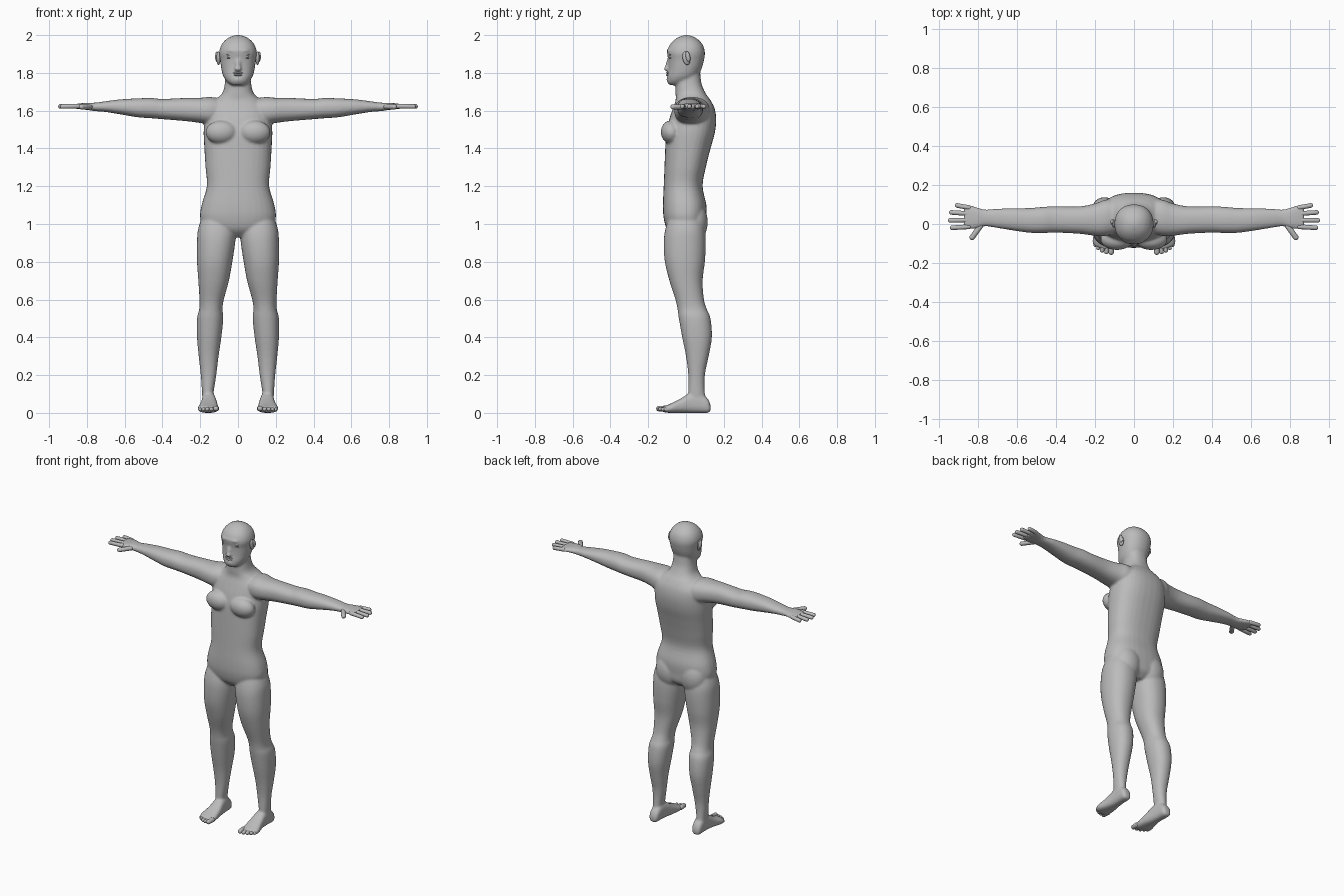
import bpy, bmesh
from math import cos, sin, pi, copysign
from mathutils import Vector, Matrix

if "Cube" in bpy.data.objects:
    bpy.data.objects.remove(bpy.data.objects["Cube"], do_unlink=True)

skin = bpy.data.materials.new("plain grey skin")
skin.use_nodes = True
GREY = (0.5, 0.5, 0.5, 1)
skin.diffuse_color = GREY
skin.node_tree.nodes["Principled BSDF"].inputs["Base Color"].default_value = GREY


def finish(name, bm):
    """Turn a bmesh into a smooth grey object."""
    bmesh.ops.recalc_face_normals(bm, faces=bm.faces[:])
    for f in bm.faces:
        f.smooth = True
    mesh = bpy.data.meshes.new(name)
    bm.to_mesh(mesh)
    bm.free()
    mesh.materials.append(skin)
    obj = bpy.data.objects.new(name, mesh)
    bpy.context.collection.objects.link(obj)
    return obj


def spline(rows, steps=4):
    """Catmull-Rom interpolation between section rows."""
    out = []
    for i in range(len(rows) - 1):
        quad = [rows[max(i - 1, 0)], rows[i], rows[i + 1], rows[min(i + 2, len(rows) - 1)]]
        for s in range(steps):
            t = s / steps
            out.append([b + t * ((c - a) + t * ((2 * a - 5 * b + 4 * c - d) + t * (3 * b - a - 3 * c + d))) / 2
                        for a, b, c, d in zip(*quad)])
    return out + [rows[-1]]


def loft(bm, axis, rows, side=1, power=2.0, count=32):
    """Skin rounded sections; each row is position, min/max of the other two axes."""
    rings = []
    for t, a0, a1, b0, b1 in spline(rows):
        ring = []
        for k in range(count):
            c, s = cos(2 * pi * k / count), sin(2 * pi * k / count)
            a = (a0 + a1) / 2 + (a1 - a0) / 2 * copysign(abs(c) ** (2 / power), c)
            b = (b0 + b1) / 2 + (b1 - b0) / 2 * copysign(abs(s) ** (2 / power), s)
            p = {"x": (t, a, b), "y": (a, t, b), "z": (a, b, t)}[axis]
            ring.append(bm.verts.new((p[0] * side, p[1], p[2])))
        rings.append(ring)
    for low, high in zip(rings, rings[1:]):
        for k in range(count):
            n = (k + 1) % count
            bm.faces.new((low[k], low[n], high[n], high[k]))
    bm.faces.new(rings[0])
    bm.faces.new(rings[-1])


def ball(bm, centre, radii, tilt=0.0):
    m = Matrix.Translation(centre) @ Matrix.Rotation(tilt, 4, "X") @ Matrix.Diagonal((*radii, 1))
    bmesh.ops.create_uvsphere(bm, u_segments=24, v_segments=16, radius=1, matrix=m)


def digit(name, start, end, radius, flat=1.0):
    """A capsule between two points, for fingers and toes."""
    bm = bmesh.new()
    start, end = Vector(start), Vector(end)
    bmesh.ops.create_uvsphere(bm, u_segments=14, v_segments=10, radius=radius)
    length = (end - start).length - radius
    turn = (end - start).to_track_quat("Z", "Y")
    for v in bm.verts:
        if v.co.z > radius * 0.1:
            v.co.z += length
        v.co = start + turn @ v.co
        v.co.z = start.z + (v.co.z - start.z) * flat
    return finish(name, bm)


body = bmesh.new()

# Torso from crotch to neck: z, x extents, y extents
torso = [(.93, .07, -.06, .06), (.97, .17, -.1, .1), (1.03, .2, -.118, .107), (1.1, .193, -.122, .108),
         (1.2, .165, -.118, .088), (1.3, .172, -.114, .105), (1.4, .178, -.11, .13), (1.48, .182, -.105, .152),
         (1.55, .178, -.09, .16), (1.61, .17, -.07, .152), (1.655, .125, -.055, .13), (1.69, .085, -.055, .105),
         (1.74, .07, -.055, .083), (1.8, .065, -.05, .075)]
loft(body, "z", [(z, -w, w, f, b) for z, w, f, b in torso], power=2.4)

# Head: z, half width, y extents
head = [(1.735, .03, -.085, -.03), (1.75, .055, -.098, .02), (1.78, .077, -.099, .06), (1.82, .088, -.094, .082),
        (1.87, .095, -.094, .096), (1.91, .1, -.1, .1), (1.95, .087, -.085, .088), (1.98, .06, -.055, .06),
        (1.995, .03, -.025, .03), (2, .008, -.006, .008)]
loft(body, "z", [(z, -w, w, f, b) for z, w, f, b in head], power=2.2)

# Nose, brow and chin
ball(body, (0, -.095, 1.848), (.014, .012, .04), -.22)
ball(body, (0, -.104, 1.822), (.019, .014, .011))
ball(body, (0, -.088, 1.765), (.03, .016, .018))
ball(body, (0, -.088, 1.917), (.058, .015, .01))

for side in (1, -1):
    # Chest and seat
    ball(body, (.088 * side, -.078, 1.485), (.084, .055, .063), .15)
    ball(body, (.09 * side, .045, 1.01), (.09, .07, .11))

    # Leg
    loft(body, "z", [(.06, .128, .188, .015, .112), (.1, .13, .19, .012, .1), (.2, .115, .197, .012, .1),
                     (.3, .103, .208, 0, .12), (.4, .088, .217, -.02, .137), (.5, .078, .217, -.038, .13),
                     (.55, .082, .205, -.045, .11), (.6, .075, .204, -.056, .095), (.7, .048, .21, -.088, .088),
                     (.8, .03, .217, -.112, .1), (.9, .015, .217, -.118, .105), (.97, .012, .212, -.11, .1),
                     (1.04, .03, .19, -.09, .08)], side, 2.2)

    # Foot, from heel to ball
    loft(body, "y", [(.13, .14, .175, .01, .04), (.115, .127, .188, 0, .075), (.07, .122, .19, 0, .11),
                     (.02, .116, .192, 0, .105), (-.03, .108, .2, 0, .075), (-.08, .104, .212, 0, .05),
                     (-.11, .106, .205, .002, .038), (-.13, .115, .16, .008, .03)], side, 2.6)

    # Arm and palm
    loft(body, "x", [(.06, -.04, .12, 1.54, 1.655), (.14, -.06, .125, 1.525, 1.672), (.2, -.06, .105, 1.535, 1.668),
                     (.28, -.05, .09, 1.545, 1.667), (.4, -.044, .09, 1.555, 1.662), (.46, -.046, .088, 1.56, 1.667),
                     (.53, -.045, .082, 1.565, 1.665), (.62, -.033, .08, 1.58, 1.66), (.7, -.02, .078, 1.593, 1.65),
                     (.76, -.012, .074, 1.598, 1.642), (.8, -.022, .084, 1.604, 1.642), (.84, -.026, .097, 1.608, 1.638),
                     (.87, -.02, .09, 1.612, 1.634)], side, 2.3)

# Fuse the parts into one continuous skin
obj = finish("body", body)
fuse = obj.modifiers.new("fuse", "REMESH")
fuse.mode = "VOXEL"
fuse.voxel_size = 0.007
fuse.use_smooth_shade = True
soften = obj.modifiers.new("soften", "SMOOTH")
soften.factor = 0.5
soften.iterations = 5

fingers = {"index": (-.014, .942, -.02), "middle": (.02, .952, .018), "ring": (.053, .946, .06),
           "little": (.084, .916, .097)}
toes = [(.118, -.158, .015), (.142, -.154, .012), (.164, -.146, .012), (.184, -.133, .011), (.2, -.117, .01)]

for side, label in ((1, "left"), (-1, "right")):
    for name, (y0, x1, y1) in fingers.items():
        digit(f"{name}_finger_{label}", (.845 * side, y0, 1.624), (x1 * side, y1, 1.622), .0125)
    digit(f"thumb_{label}", (.785 * side, -.008, 1.62), (.836 * side, -.08, 1.62), .015, .9)
    for i, (x, y, r) in enumerate(toes):
        digit(f"toe_{i + 1}_{label}", (x * .97 * side, y + .05, r + .008), (x * side, y, r + .008), r)

    # Ear with a raised rim
    bm = bmesh.new()
    ball(bm, (.103 * side, .002, 1.878), (.011, .02, .036), .2)
    ball(bm, (.112 * side, .01, 1.886), (.009, .012, .028), .2)
    finish(f"ear_{label}", bm)

    # Eye with lids
    bm = bmesh.new()
    ball(bm, (.042 * side, -.078, 1.888), (.017, .012, .008))
    ball(bm, (.042 * side, -.077, 1.897), (.021, .013, .004))
    ball(bm, (.042 * side, -.077, 1.879), (.019, .012, .003))
    finish(f"eye_{label}", bm)

# Mouth
bm = bmesh.new()
ball(bm, (0, -.097, 1.8), (.026, .008, .005))
ball(bm, (0, -.096, 1.789), (.022, .009, .006))
finish("lips", bm)
